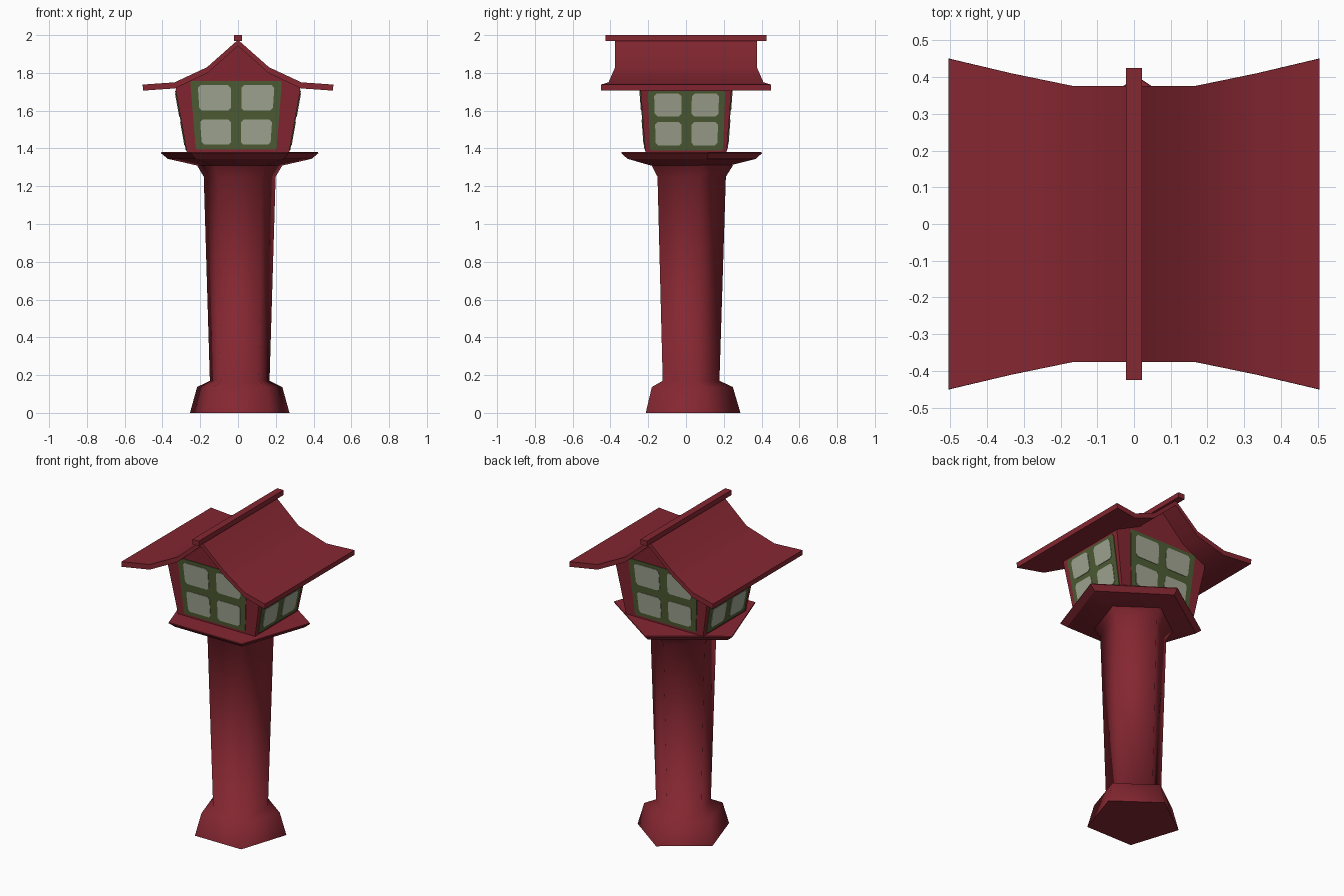
import bpy, bmesh, math

if "Cube" in bpy.data.objects:
    bpy.data.objects.remove(bpy.data.objects["Cube"])


def material(name, rgb):
    m = bpy.data.materials.new(name)
    m.diffuse_color = (*rgb, 1)
    m.use_nodes = True
    m.node_tree.nodes["Principled BSDF"].inputs["Base Color"].default_value = m.diffuse_color
    return m


RED = material("dark red paint", (0.235, 0.020, 0.031))
GREEN = material("moss green frame", (0.075, 0.108, 0.034))
PANE = material("pale paper pane", (0.36, 0.385, 0.29))


def loft(name, rings, mat, smooth_angle=None):
    """Skin a list of equal-length point rings and cap both ends."""
    bm = bmesh.new()
    vs = [[bm.verts.new(p) for p in r] for r in rings]
    n = len(vs[0])
    for a, b in zip(vs, vs[1:]):
        for i in range(n):
            j = (i + 1) % n
            bm.faces.new((a[i], a[j], b[j], b[i]))
    bm.faces.new(vs[0])
    bm.faces.new(vs[-1])
    bmesh.ops.recalc_face_normals(bm, faces=bm.faces)
    me = bpy.data.meshes.new(name)
    bm.to_mesh(me)
    bm.free()
    me.materials.append(mat)
    if smooth_angle:
        me.polygons.foreach_set("use_smooth", [True] * len(me.polygons))
        me.set_sharp_from_angle(angle=math.radians(smooth_angle))
    ob = bpy.data.objects.new(name, me)
    bpy.context.collection.objects.link(ob)
    return ob


def pentagon(r, z, sy=1.0, cy=0.011):
    angles = [math.radians(90 + 72 * i) for i in range(5)]
    return [(0.009 + r * math.cos(a), cy + sy * r * math.sin(a), z) for a in angles]


# five-sided pillar with a flared foot and collar
loft("pillar", [pentagon(r, z) for r, z in
     [(0.277, 0), (0.237, 0.137), (0.166, 0.17), (0.2, 1.25), (0.239, 1.313)]], RED, 75)

# five-sided platform
loft("platform", [pentagon(0.239, 1.31, 0.97, 0.0),
                  pentagon(0.40, 1.345, 0.94, -0.005),
                  pentagon(0.438, 1.375, 0.94, -0.01),
                  pentagon(0.436, 1.38, 0.94, -0.01)], RED, 25)


def wall_y(z):
    return 0.215 + 0.076 * (z - 1.376)


def wall_x(z):
    return 0.27 + 0.18 * (z - 1.376)


# lamp house with gables, walls leaning outwards
half = [(0.27, 1.376), (0.33, 1.71), (0.325, 1.735), (0.164, 1.81), (0, 1.945)]
outline = half + [(-x, z) for x, z in reversed(half[:-1])]
loft("lamp_house", [[(x, s * wall_y(z), z) for x, z in outline] for s in (-1, 1)], RED)


# windows: thin frame plate with four cut-corner panes on each wall
def plate(name, side, pts, off, mat):
    def place(u, z, o):
        if side in ("front", "back"):
            s = -1 if side == "front" else 1
            return (-s * u, s * (wall_y(z) + o), z)
        s = 1 if side == "right" else -1
        return (s * (wall_x(z) + o), s * u, z)
    loft(name, [[place(u, z, o) for u, z in pts] for o in (-0.002, off)], mat)


def cut_corner(u0, u1, z0, z1, taper, c=0.014):
    """Rectangle with cut corners, widening upwards."""
    pts = [(u0 + c, z0), (u1 - c, z0), (u1, z0 + c), (u1, z1 - c),
           (u1 - c, z1), (u0 + c, z1), (u0, z1 - c), (u0, z0 + c)]
    return [(u * (1 + taper * (z - 1.57)), z) for u, z in pts]


def window(side, mid, hw, z0, z1, pane_w, rows, taper):
    def shift(pts):
        return [(u + mid, z) for u, z in pts]
    plate(side + "_window_frame", side,
          shift(cut_corner(-hw, hw, z0, z1, taper, 0.008)), 0.004, GREEN)
    for r, (a, b) in enumerate(rows):
        for c, s in enumerate((-1, 1)):
            u0, u1 = sorted((s * 0.027, s * pane_w))
            plate(f"{side}_pane_{r}{c}", side,
                  shift(cut_corner(u0, u1, a, b, taper)), 0.007, PANE)


tall = [(1.42, 1.553), (1.60, 1.735)]
low = [(1.415, 1.54), (1.57, 1.69)]
window("front", -0.01, 0.228, 1.395, 1.757, 0.192, tall, 0.35)
window("back", 0.01, 0.228, 1.395, 1.757, 0.192, tall, 0.35)
window("right", 0.003, 0.2, 1.39, 1.705, 0.168, low, 0.2)
window("left", 0.003, 0.2, 1.39, 1.705, 0.168, low, 0.2)

# curved roof: bent sheet whose gable ends flare towards the eaves
prof = [(0, 1.975, 0.375), (0.164, 1.83, 0.375), (0.335, 1.75, 0.41), (0.505, 1.738, 0.45)]
top = [(-x, z, y) for x, z, y in reversed(prof[1:])] + prof
under = [(x * 0.995, z - 0.032, y) for x, z, y in reversed(top)]
loft("roof", [[(x, s * y, z) for x, z, y in top + under] for s in (-1, 1)], RED, 30)

# ridge beam
beam = [(-0.022, 1.968), (0.022, 1.968), (0.022, 2.0), (-0.022, 2.0)]
loft("ridge_beam", [[(x, y, z) for x, z in beam] for y in (-0.425, 0.425)], RED)
